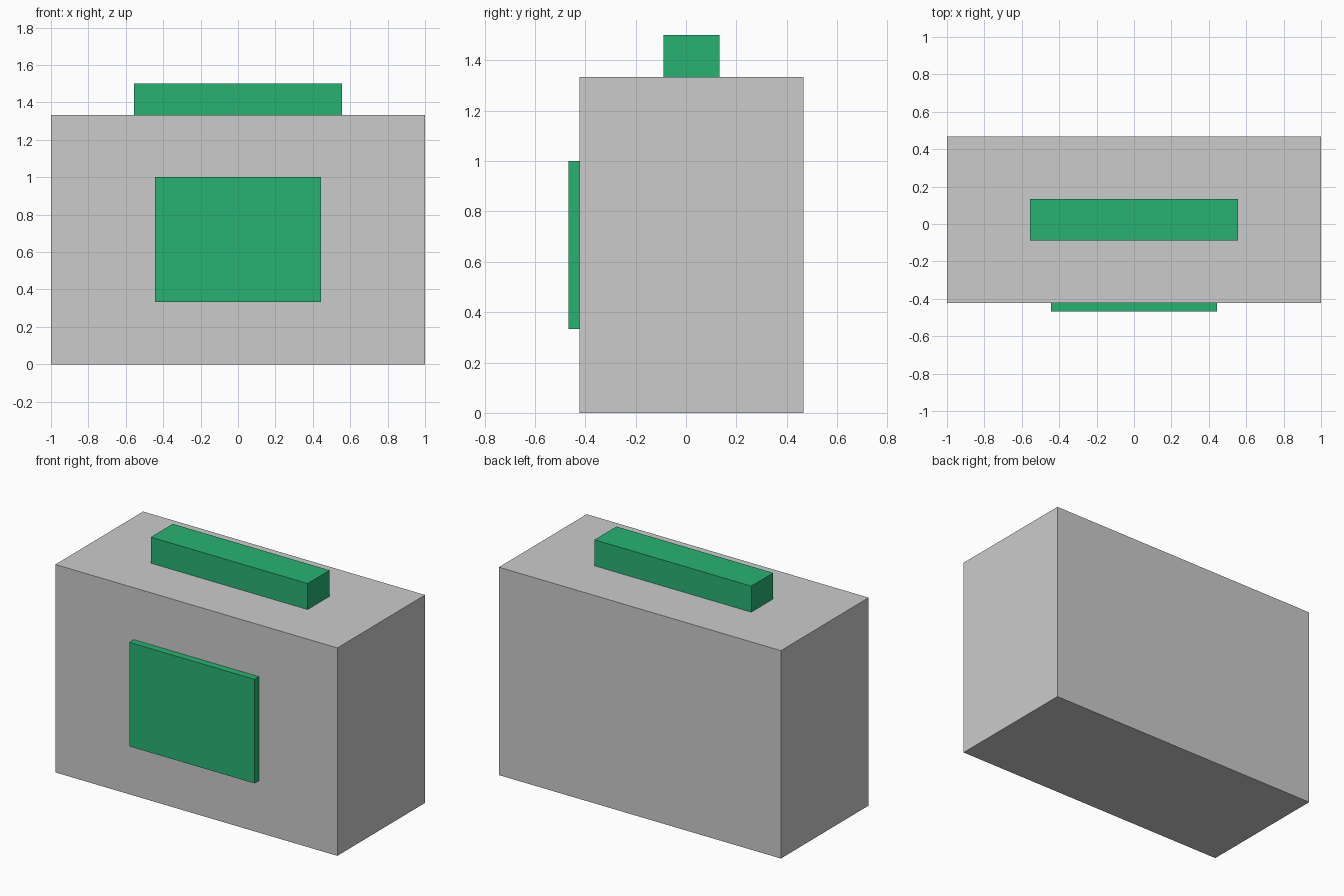
import bpy

if "Cube" in bpy.data.objects:
    bpy.data.objects.remove(bpy.data.objects["Cube"])

green = bpy.data.materials.new("green")
green.diffuse_color = (0.02, 0.45, 0.17, 1)
green.use_nodes = True
green.node_tree.nodes["Principled BSDF"].inputs["Base Color"].default_value = green.diffuse_color


def box(name, low, high, material=None):
    """Add a box spanning two opposite corners."""
    centre = [(a + b) / 2 for a, b in zip(low, high)]
    bpy.ops.mesh.primitive_cube_add(size=1, location=centre)
    obj = bpy.context.object
    obj.name = name
    obj.scale = [b - a for a, b in zip(low, high)]
    bpy.ops.object.transform_apply(location=False, rotation=False, scale=True)
    if material:
        obj.data.materials.append(material)
    return obj


# Main case
box("body", (-1, -0.422, 0), (1, 0.467, 1.333))
# Raised panel on the front
box("front_panel", (-0.444, -0.467, 0.333), (0.444, -0.422, 1.0), green)
# Bar on top
box("top_handle", (-0.556, -0.089, 1.333), (0.556, 0.133, 1.5), green)
